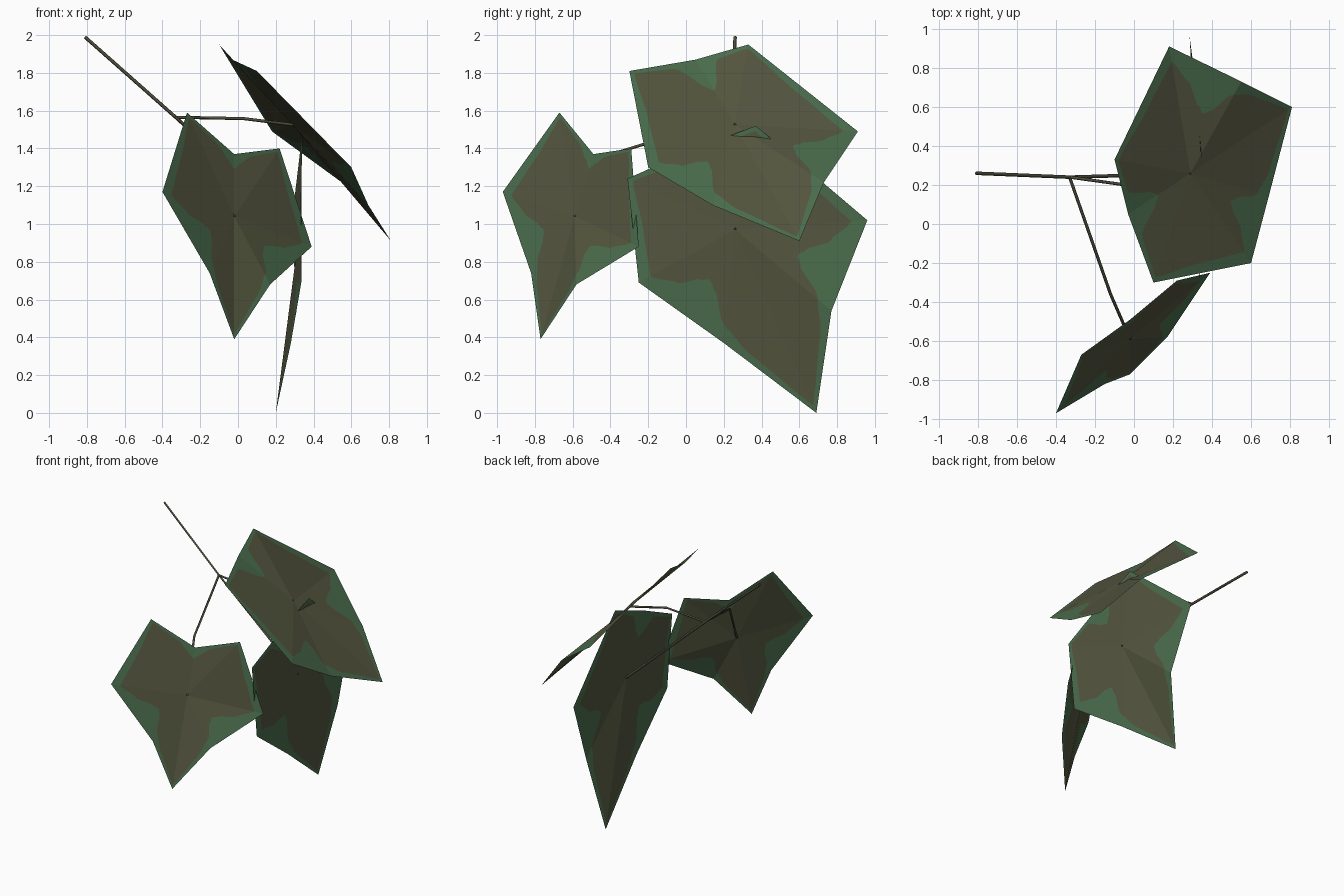
import bpy
import bmesh
import math
from mathutils import Vector

cube = bpy.data.objects.get("Cube")
if cube:
    bpy.data.objects.remove(cube)


def make_material(name, rgb):
    mat = bpy.data.materials.new(name)
    mat.use_nodes = True
    color = (*rgb, 1.0)
    mat.diffuse_color = color
    node = mat.node_tree.nodes["Principled BSDF"]
    node.inputs["Base Color"].default_value = color
    node.inputs["Roughness"].default_value = 0.9
    return mat


blade_brown = make_material("olive brown", (0.090, 0.094, 0.050))
margin_green = make_material("leaf green", (0.070, 0.155, 0.075))
stem_brown = make_material("stem brown", (0.078, 0.076, 0.048))

STEPS = 14  # samples along each outline edge


def blade_reach(t, notch):
    """How far the brown centre reaches to the rim: t runs from notch (0) to tip (4)."""
    profile = [(0, notch), (0.15, notch + 0.07), (0.4, 0.93), (1, 0.95), (1.5, 0.9),
               (2, 0.88), (2.25, 0.78), (2.45, 0.62), (2.6, 0.56), (2.75, 0.62),
               (3, 0.86), (3.3, 0.93), (4, 0.96)]
    for (a, fa), (b, fb) in zip(profile, profile[1:]):
        if t <= b:
            s = (t - a) / (b - a)
            s = (1 - math.cos(math.pi * s)) / 2
            return fa + (fb - fa) * s
    return profile[-1][1]


def make_leaf(name, centre, outline, notch):
    """Outline starts at the stalk notch and passes lobe, lobe, notch, tip and back."""
    bm = bmesh.new()
    mid = Vector(centre)
    hub = bm.verts.new(mid)
    inner, outer = [], []
    corners = [Vector(p) for p in outline]
    count = len(corners)
    for i, start in enumerate(corners):
        end = corners[(i + 1) % count]
        for k in range(STEPS):
            t = i + k / STEPS
            rim = start.lerp(end, k / STEPS)
            reach = blade_reach(min(t, count - t), notch)
            inner.append(bm.verts.new(mid.lerp(rim, reach)))
            outer.append(bm.verts.new(rim))
    for i in range(len(inner)):
        j = (i + 1) % len(inner)
        bm.faces.new((hub, inner[i], inner[j])).material_index = 0
        bm.faces.new((inner[i], outer[i], outer[j], inner[j])).material_index = 1
    mesh = bpy.data.meshes.new(name)
    bm.to_mesh(mesh)
    bm.free()
    mesh.materials.append(blade_brown)
    mesh.materials.append(margin_green)
    obj = bpy.data.objects.new(name, mesh)
    bpy.context.collection.objects.link(obj)
    return obj


def make_stem(name, points, radius):
    """Thin four-sided tube along a path."""
    curve = bpy.data.curves.new(name, "CURVE")
    curve.dimensions = "3D"
    curve.bevel_depth = radius
    curve.bevel_resolution = 0
    curve.use_fill_caps = True
    spline = curve.splines.new("POLY")
    spline.points.add(len(points) - 1)
    for point, co in zip(spline.points, points):
        point.co = (*co, 1)
    curve.materials.append(stem_brown)
    obj = bpy.data.objects.new(name, curve)
    bpy.context.collection.objects.link(obj)
    bpy.ops.object.select_all(action="DESELECT")
    obj.select_set(True)
    bpy.context.view_layer.objects.active = obj
    bpy.ops.object.convert(target="MESH")


front_centre = (-0.02, -0.59, 1.04)
upper_centre = (0.29, 0.26, 1.525)
side_centre = (0.325, 0.26, 0.97)

# Leaves
make_leaf("front_leaf", front_centre, [
    (-0.02, -0.49, 1.37), (0.22, -0.29, 1.40), (0.39, -0.25, 0.88), (0.17, -0.58, 0.68),
    (-0.02, -0.77, 0.39), (-0.15, -0.82, 0.74), (-0.40, -0.97, 1.17), (-0.27, -0.67, 1.59)], 0.76)
make_leaf("upper_leaf", upper_centre, [
    (-0.03, 0.05, 1.87), (0.10, -0.30, 1.81), (0.60, -0.20, 1.30), (0.69, 0.14, 1.10),
    (0.81, 0.60, 0.91), (0.55, 0.73, 1.22), (0.18, 0.91, 1.49), (-0.10, 0.33, 1.95)], 0.52)
make_leaf("side_leaf", side_centre, [
    (0.34, 0.0, 1.38), (0.335, -0.31, 1.24), (0.335, -0.25, 0.69), (0.28, 0.20, 0.37),
    (0.20, 0.69, 0.0), (0.31, 0.77, 0.54), (0.285, 0.96, 1.02), (0.345, 0.37, 1.52)], 0.6)

# Main stem and the two side stalks
fork = (-0.33, 0.24, 1.565)
make_stem("main_stem", [(-0.81, 0.26, 1.99), fork, side_centre], 0.009)
make_stem("upper_leaf_stalk", [fork, (0.03, 0.19, 1.558), upper_centre], 0.008)
make_stem("front_leaf_stalk", [fork, (-0.12, -0.36, 1.38), front_centre], 0.008)
